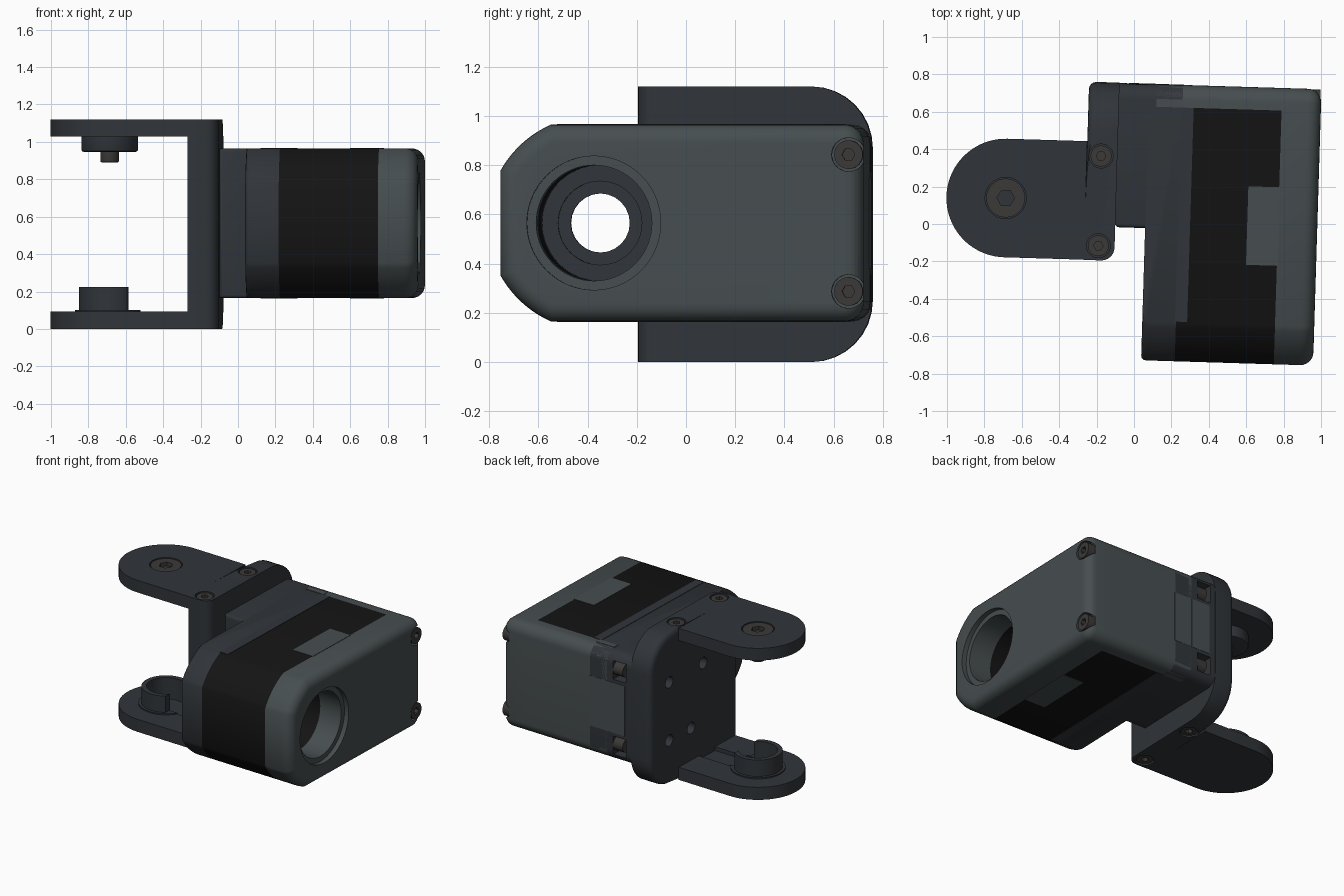
import bpy, bmesh
from math import sin, cos, pi, sqrt, atan2, radians

if "Cube" in bpy.data.objects:
    bpy.data.objects.remove(bpy.data.objects["Cube"])

TURN = -0.0305            # whole joint sits slightly turned about z
ZC = 0.565                # height of the motor body axis
AX, AY = -0.69, 0.118     # fork pivot
HY = -0.345               # hub centre along y


def material(name, r, g, b):
    m = bpy.data.materials.new(name)
    m.diffuse_color = (r, g, b, 1)
    m.use_nodes = True
    m.node_tree.nodes["Principled BSDF"].inputs["Base Color"].default_value = m.diffuse_color
    return m


DARK = material("dark_slate", 0.030, 0.035, 0.041)
COVER = material("cover_grey", 0.062, 0.076, 0.080)
BLACK = material("black_band", 0.007, 0.007, 0.007)
STEEL = material("screw_steel", 0.045, 0.042, 0.040)


def prism(name, pts, axis, lo, hi, mat=None, bevels=()):
    """Extrude a 2D outline along an axis; bevels = (size, test, segments)."""
    put = {"x": lambda a, b, t: (t, a, b), "y": lambda a, b, t: (a, t, b),
           "z": lambda a, b, t: (a, b, t)}[axis]
    bm = bmesh.new()
    bottom = [bm.verts.new(put(a, b, lo)) for a, b in pts]
    top = [bm.verts.new(put(a, b, hi)) for a, b in pts]
    bm.faces.new(bottom)
    bm.faces.new(top)
    n = len(pts)
    for i in range(n):
        j = (i + 1) % n
        bm.faces.new((bottom[i], bottom[j], top[j], top[i]))
    bmesh.ops.recalc_face_normals(bm, faces=bm.faces)
    for size, test, seg in bevels:
        edges = [e for e in bm.edges if all(test(v.co) for v in e.verts)]
        bmesh.ops.bevel(bm, geom=edges, offset=size, segments=seg,
                        profile=0.5, affect="EDGES", clamp_overlap=True)
    me = bpy.data.meshes.new(name)
    bm.to_mesh(me)
    bm.free()
    if mat:
        me.materials.append(mat)
    ob = bpy.data.objects.new(name, me)
    bpy.context.collection.objects.link(ob)
    return ob


def arc(cx, cy, r, a0, a1, n):
    return [(cx + r * cos(a0 + (a1 - a0) * i / n),
             cy + r * sin(a0 + (a1 - a0) * i / n)) for i in range(n + 1)]


def cyl(name, axis, a, b, r, lo, hi, mat=None, n=48):
    return prism(name, arc(a, b, r, 0, 2 * pi, n)[:-1], axis, lo, hi, mat)


def box(name, x0, x1, y0, y1, z0, z1, mat=None):
    return prism(name, [(x0, y0), (x1, y0), (x1, y1), (x0, y1)], "z", z0, z1, mat)


cutters = set()


def cut(ob, *tools):
    for t in tools:
        cutters.add(t)
        m = ob.modifiers.new("cut", "BOOLEAN")
        m.operation, m.object, m.solver = "DIFFERENCE", t, "EXACT"
        bpy.context.view_layer.objects.active = ob
        bpy.ops.object.modifier_apply(modifier=m.name)


def screw(name, axis, a, b, r, lo, hi, up):
    """Round screw head with a hex socket in its outer end."""
    s = cyl(name, axis, a, b, r, lo, hi, STEEL, 32)
    d = 0.03
    span = (hi - d, hi + d) if up else (lo - d, lo + d)
    cut(s, cyl("socket", axis, a, b, r * 0.45, *span, n=6))


def rounded_end(y0, y1, r, half=0.4):
    """Y-Z outline: square at y0, rounded corners at y1."""
    return ([(y0, ZC + half), (y0, ZC - half)]
            + arc(y1 - r, ZC - half + r, r, -pi / 2, 0, 8)
            + arc(y1 - r, ZC + half - r, r, 0, pi / 2, 8))


# body outline: hub circle clipped by a box
R = 0.437
a_top = atan2(0.4, -sqrt(R * R - 0.16))
a_end = atan2(sqrt(R * R - 0.382 ** 2), -0.382)
HUB = arc(HY, ZC, R, a_top, a_end, 10) + arc(HY, ZC, R, -a_end, -a_top, 10)
FULL = HUB + rounded_end(0, 0.751, 0.08)[2:]

# motor body: dark end, black band, grey cover
end_case = prism("end_case", FULL, "x", 0.06, 0.24, DARK,
                 [(0.025, lambda c: c.x < 0.07 and c.y < 0.0, 3)])
band = prism("black_band", HUB + [(0.63, ZC - 0.4), (0.63, ZC + 0.4)], "x", 0.24, 0.77, BLACK)
cover = prism("cover", FULL, "x", 0.77, 0.98, COVER,
              [(0.07, lambda c: c.x > 0.97, 6)])
prism("cover_back", rounded_end(0.63, 0.751, 0.08), "x", 0.1, 0.77, COVER)
flange = prism("flange", rounded_end(-0.02, 0.751, 0.08), "x", -0.1, 0.0999, DARK,
               [(0.02, lambda c: c.y < 0, 3)])
box("cover_back_tongue", -0.05, 0.101, 0.70, 0.753, 0.38, 0.75, COVER)
box("cover_strip", 0.1, 0.245, 0.63, 0.7525, 0.38, 0.75, COVER)
for side, z in (("upper", ZC + 0.4), ("lower", ZC - 0.4)):
    box(side + "_case_lip", 0.235, 0.30, -0.515, 0.63, z - 0.003, z + 0.003, DARK)
    box(side + "_cover_tab", 0.605, 0.775, -0.20, 0.22, z - 0.003, z + 0.003, COVER)
    box(side + "_cover_edge", 0.1, 0.245, 0.63, 0.672, z - 0.003, z + 0.003, COVER)

# hub opening
bore = cyl("bore", "x", HY, ZC, 0.235, 0.15, 1.1, n=64)
through = cyl("through", "x", HY, ZC, 0.12, -0.05, 0.2, n=24)
step = cyl("step", "x", HY, ZC, 0.17, 0.12, 0.2)
rim = cyl("rim", "x", HY, ZC, 0.272, 0.945, 1.1, n=64)
cut(end_case, bore, through, step)
cut(band, bore)
cut(cover, bore, rim)

# long corner screws with their pockets
for z in (ZC - 0.278, ZC + 0.278):
    cut(cover, cyl("pocket", "x", 0.69, z, 0.068, 0.92, 1.1))
    screw("cover_screw", "x", 0.69, z, 0.058, 0.88, 0.976, True)
    cut(flange, box("pocket", -0.06, 0.05, 0.66, 0.85, z - 0.068, z + 0.068))
    cyl("screw_tip", "x", 0.70, z, 0.05, -0.03, 0.055, STEEL, 24)

# fork wall
WX = -0.263
wall = prism("fork_wall", rounded_end(-0.2, 0.753, 0.25, 0.56)[:2]
             + [(y, z) for y, z in rounded_end(-0.2, 0.753, 0.25, 0.56)[2:]],
             "x", WX, -0.1, DARK,
             [(0.04, lambda c: c.x < WX + 0.001 and c.y > 0.5, 4),
              (0.07, lambda c: c.x > -0.101 and c.y < -0.19, 6)])
for v in wall.data.vertices:      # wall stands on the ground
    v.co.z -= ZC - 0.56
for y, z in ((0.54, 0.76), (0.16, 0.76), (0.295, 0.33), (0.54, 0.33)):
    cut(wall, cyl("wall_hole", "x", y, z, 0.042, -0.4, WX + 0.1, n=24))

# fork arms
ARM = arc(AX, AY, 0.317, pi / 2, 3 * pi / 2, 40) + [(WX, AY - 0.317), (WX, AY + 0.317)]
upper = prism("upper_arm", ARM, "z", 1.03, 1.12, DARK)
lower = prism("lower_arm", ARM, "z", 0.0, 0.093, DARK)
for y in (AY - 0.24, AY + 0.24):
    for z, up in ((1.12, True), (0.0, False)):
        cut(wall, cyl("pocket", "z", -0.187, y, 0.064, z - 0.04, z + 0.04, n=32))
        lo, hi = (z - 0.06, z - 0.006) if up else (z + 0.006, z + 0.06)
        screw("arm_screw", "z", -0.187, y, 0.056, lo, hi, up)

# upper pivot: flush screw, boss and pin
cut(upper, cyl("pocket", "z", AX, AY, 0.11, 1.09, 1.2))
screw("pivot_screw", "z", AX, AY, 0.104, 1.06, 1.115, True)
prism("pivot_boss", arc(AX, AY, 0.152, 0, 2 * pi, 48)[:-1], "z", 0.947, 1.035, DARK,
      [(0.012, lambda c: c.z < 0.95, 2)])
prism("pivot_pin", arc(AX, AY, 0.05, 0, 2 * pi, 32)[:-1], "z", 0.89, 0.95, STEEL,
      [(0.008, lambda c: c.z < 0.9, 2)])

# lower pivot: open collar, seat and cable groove
seat = cyl("collar_seat", "z", AX, AY, 0.185, 0.085, 0.102, DARK)
collar = cyl("collar", "z", AX, AY, 0.165, 0.08, 0.223, DARK)
well = cyl("well", "z", AX, AY, 0.13, 0.065, 0.4)
groove = box("groove", AX, WX + 0.01, AY - 0.09, AY + 0.09, 0.065, 0.15)
cut(collar, well, box("gap", -0.593, -0.3, -0.3, 0.5, 0.05, 0.4))
cut(seat, well, groove)
cut(lower, well, groove)

# clean up cutters, turn the joint and shade
for c in cutters:
    bpy.data.objects.remove(c)
bpy.ops.object.select_all(action="DESELECT")
for ob in bpy.context.scene.objects:
    ob.rotation_euler.z = TURN
    ob.select_set(True)
    bpy.context.view_layer.objects.active = ob
bpy.ops.object.shade_smooth_by_angle(angle=radians(32))
